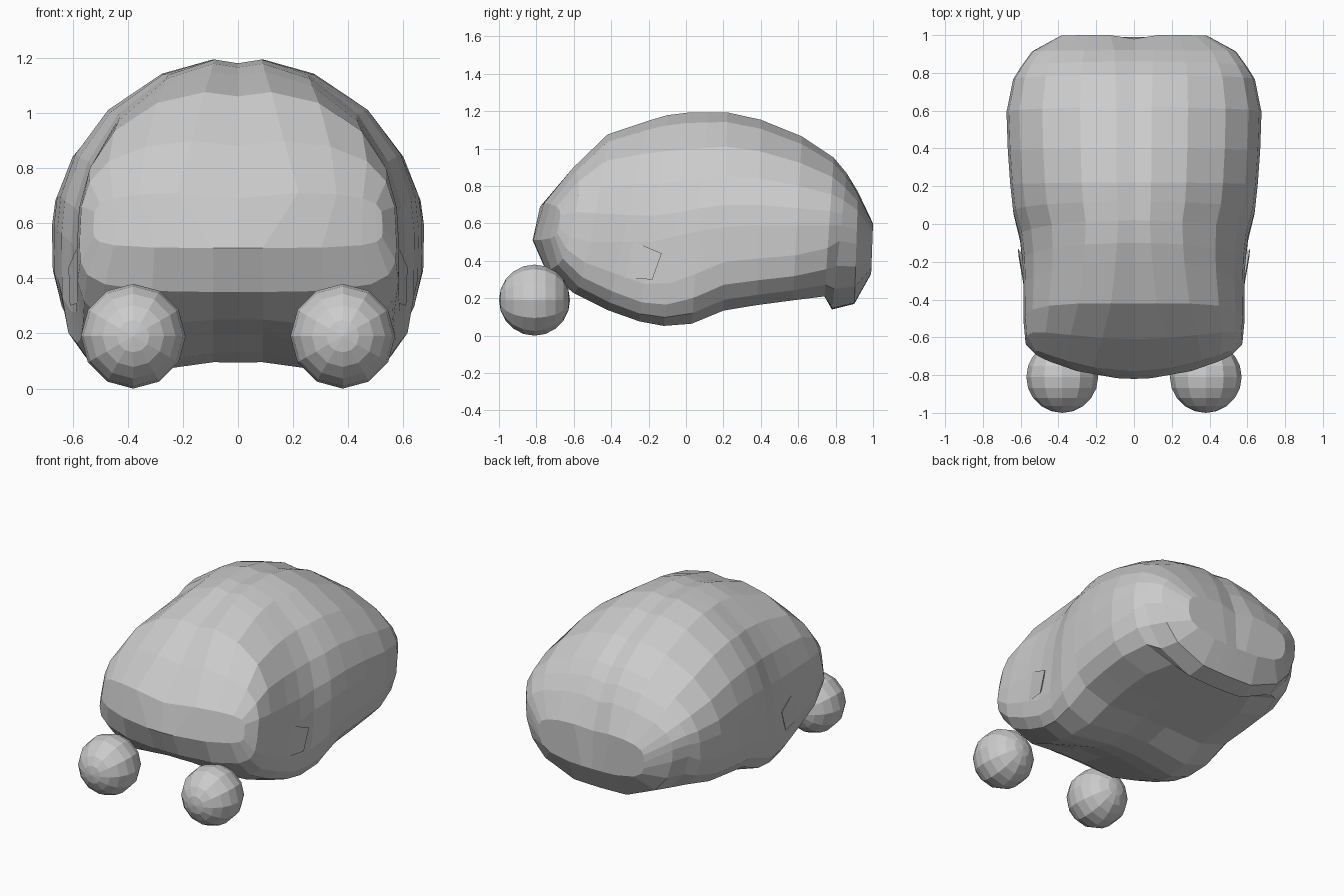
import bpy, bmesh, math

if "Cube" in bpy.data.objects:
    bpy.data.objects.remove(bpy.data.objects["Cube"])

# Angles around the right half of a body section, from spine to belly
ANGLES = (0, 8, 25, 46, 64, 79, 90, 98, 115, 135, 163, 175, 180)
H = len(ANGLES) - 1
N = 2 * H

def new_object(name, bm):
    bmesh.ops.recalc_face_normals(bm, faces=bm.faces)
    mesh = bpy.data.meshes.new(name)
    bm.to_mesh(mesh)
    bm.free()
    ob = bpy.data.objects.new(name, mesh)
    bpy.context.collection.objects.link(ob)
    return ob

def power(v, n):
    return math.copysign(abs(v) ** (2 / n), v) if abs(v) > 1e-6 else 0.0

def ring(bm, yb, yt, w, top, mid, bot, bend, nu, nl, lift):
    """Leaning rounded section: separate roundness for the upper and lower half."""
    verts = []
    for i in range(N):
        k, side = (i, 1) if i <= H else (N - i, -1)
        a = math.radians(ANGLES[k])
        s, c = math.sin(a), math.cos(a)
        n = nu if c >= -1e-6 else nl
        x = w * power(s, n)
        z = mid + power(c, n) * ((top - mid) if c > 0 else (mid - bot))
        y = yb + (yt - yb) * (z - bot) / (top - bot)
        if k == 0:
            z -= 0.02                       # crease along the back
        if k >= H - 1:
            x = min(x, .09)
            z += lift                       # hollow belly channel
        y += bend * x * x
        verts.append(bm.verts.new((side * x, y, z)))
    return verts

# Body sections: y bottom, y top, half width, top, mid, bottom, bend, roundness up/down, hollow
sections = [
    (-.82, -.78, .525, .71, .58, .51, .45, 4.5, 4.5, 0),
    (-.75, -.61, .575, .90, .53, .35, .25, 3.2, 4.0, 0),
    (-.61, -.42, .585, 1.08, .50, .22, .10, 2.5, 4.2, .03),
    (-.42, -.20, .585, 1.155, .50, .13, 0, 2.2, 5.0, .07),
    (-.25, -.10, .59, 1.185, .50, .07, 0, 2.1, 6.0, .06),
    (-.12, .02, .605, 1.20, .53, .045, 0, 2.0, 6.0, .05),
    (.03, .12, .64, 1.20, .56, .055, 0, 2.0, 5.0, .05),
    (.20, .22, .655, 1.20, .58, .125, 0, 2.0, 4.4, .02),
    (.38, .40, .668, 1.16, .59, .155, 0, 2.0, 4.4, .01),
    (.57, .62, .675, 1.07, .59, .18, 0, 2.0, 4.2, .01),
    (.74, .79, .64, .955, .59, .20, 0, 2.1, 3.4, .01),
    (.78, .86, .60, .87, .59, .13, 0, 2.2, 2.3, .01),
    (.90, .92, .54, .77, .57, .16, 0, 2.4, 2.4, .01),
    (.99, 1.0, .39, .60, .48, .33, 0, 3.5, 3.0, 0),
]
bm = bmesh.new()
rings = [ring(bm, *s) for s in sections]
for a, b in zip(rings, rings[1:]):
    for i in range(N):
        j = (i + 1) % N
        bm.faces.new((a[i], a[j], b[j], b[i]))
# End caps built as vertical strips
for r in (rings[0], rings[-1]):
    for side in (1, -1):
        p = [r[(side * k) % N] for k in range(H + 1)]
        for k in range(H // 2 - 1):
            bm.faces.new((p[k], p[k + 1], p[H - 1 - k], p[H - k]))
        m = H // 2
        bm.faces.new((p[m - 1], p[m], p[m + 1]))
rings[-1][0].co.y -= .02                    # small dent at the rear
new_object("body", bm)

# Small skin fold on each flank
for side, label in ((1, "right"), (-1, "left")):
    bm = bmesh.new()
    pts = [(.58, -.32, .52), (.615, -.13, .44), (.61, -.18, .30), (.58, -.35, .31), (.54, -.22, .40)]
    v = [bm.verts.new((side * x, y, z)) for x, y, z in pts]
    bm.faces.new(v[:4])
    for i in range(4):
        bm.faces.new((v[i], v[(i + 1) % 4], v[4]))
    new_object(f"side_fold_{label}", bm)

# Round front feet, poles facing forward
for side, label in ((1, "right"), (-1, "left")):
    bpy.ops.mesh.primitive_uv_sphere_add(segments=12, ring_count=10, radius=.19,
                                         location=(side * .38, -.81, .19),
                                         rotation=(math.radians(90), 0, 0))
    bpy.context.object.name = f"front_foot_{label}"
